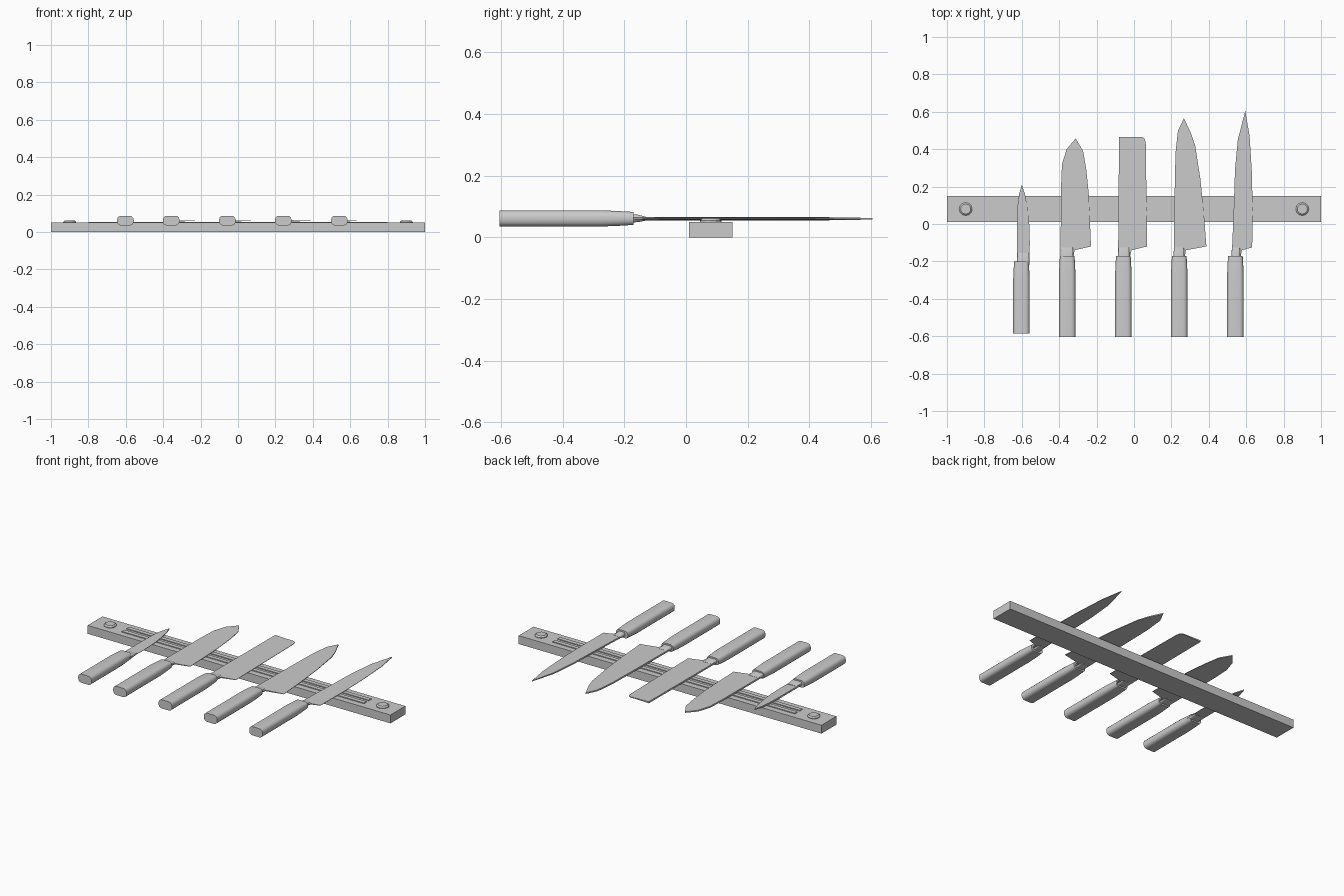
import bpy, bmesh, math

if "Cube" in bpy.data.objects:
    bpy.data.objects.remove(bpy.data.objects["Cube"])

grey = bpy.data.materials.new("plain grey")
grey.diffuse_color = (0.6, 0.6, 0.6, 1)
grey.use_nodes = True
grey.node_tree.nodes["Principled BSDF"].inputs["Base Color"].default_value = grey.diffuse_color


def finish(name, bm, smooth=False):
    bmesh.ops.recalc_face_normals(bm, faces=bm.faces)
    mesh = bpy.data.meshes.new(name)
    bm.to_mesh(mesh)
    bm.free()
    mesh.materials.append(grey)
    ob = bpy.data.objects.new(name, mesh)
    bpy.context.collection.objects.link(ob)
    if smooth:
        bpy.ops.object.select_all(action='DESELECT')
        ob.select_set(True)
        bpy.context.view_layer.objects.active = ob
        bpy.ops.object.shade_smooth_by_angle(angle=math.radians(35))
    return ob


def box(name, x0, x1, y0, y1, z0, z1):
    bm = bmesh.new()
    bmesh.ops.create_cube(bm, size=1)
    for v in bm.verts:
        v.co = ((x0 + x1) / 2 + v.co.x * (x1 - x0),
                (y0 + y1) / 2 + v.co.y * (y1 - y0),
                (z0 + z1) / 2 + v.co.z * (z1 - z0))
    return finish(name, bm)


def loft(name, sections):
    """Rounded-rectangle sections (y, x centre, z centre, width, height) joined along y."""
    bm = bmesh.new()
    rings = []
    for y, cx, cz, w, h in sections:
        r = min(w, h) * 0.4
        ring = []
        for q, (sx, sz) in enumerate([(1, 1), (-1, 1), (-1, -1), (1, -1)]):
            for k in range(4):
                a = math.radians(90 * q + 30 * k)
                ring.append(bm.verts.new((cx + sx * (w / 2 - r) + r * math.cos(a), y,
                                          cz + sz * (h / 2 - r) + r * math.sin(a))))
        rings.append(ring)
    n = len(rings[0])
    for a, b in zip(rings, rings[1:]):
        for i in range(n):
            bm.faces.new((a[i], a[(i + 1) % n], b[(i + 1) % n], b[i]))
    bm.faces.new(rings[0])
    bm.faces.new(rings[-1])
    return finish(name, bm, True)


def blade(name, outline):
    """Flat outline, thick at the spine (left) and thin at the edge (right)."""
    xs = [p[0] for p in outline]
    lo, hi = min(xs), max(xs)
    bm = bmesh.new()
    layers = []
    for s in (-1, 1):
        layers.append([bm.verts.new((x, y, 0.06 + s * (0.005 - 0.004 * (x - lo) / (hi - lo))))
                       for x, y in outline])
    bot, top = layers
    bm.faces.new(bot)
    bm.faces.new(top)
    n = len(outline)
    for i in range(n):
        j = (i + 1) % n
        bm.faces.new((bot[i], bot[j], top[j], top[i]))
    return finish(name, bm)


# wall rail with two magnet strips
box("rail", -1, 1, 0.01, 0.15, 0, 0.05)
for i, y in enumerate((0.045, 0.09)):
    box(f"magnet_strip_{i + 1}", -0.8, 0.8, y, y + 0.025, 0.04, 0.055)

# screw heads at both ends
for side, x in (("left", -0.9), ("right", 0.9)):
    bm = bmesh.new()
    prev = None
    for r, z in ((0.035, 0.045), (0.035, 0.054), (0.027, 0.061)):
        ring = [bm.verts.new((x + r * math.cos(math.tau * k / 12),
                              0.08 + r * math.sin(math.tau * k / 12), z)) for k in range(12)]
        if prev:
            for k in range(12):
                bm.faces.new((prev[k], prev[(k + 1) % 12], ring[(k + 1) % 12], ring[k]))
        else:
            bm.faces.new(ring)
        prev = ring
    bm.faces.new(prev)
    finish(f"screw_{side}", bm)

# knives: name, handle centre x, handle end y, handle front y, blade outline from the neck
knives = [
    ("paring", -0.602, -0.585, -0.2,
     [(-0.625, -0.22), (-0.625, 0.0), (-0.622, 0.1), (-0.614, 0.16), (-0.6, 0.21),
      (-0.583, 0.16), (-0.57, 0.09), (-0.56, 0.0), (-0.557, -0.1), (-0.56, -0.22)]),
    ("santoku", -0.357, -0.605, -0.17,
     [(-0.393, -0.19), (-0.39, 0.2), (-0.385, 0.32), (-0.36, 0.40), (-0.312, 0.457),
      (-0.272, 0.39), (-0.255, 0.29), (-0.242, 0.16), (-0.235, 0.0), (-0.23, -0.12),
      (-0.318, -0.14), (-0.325, -0.19)]),
    ("cleaver", -0.057, -0.605, -0.17,
     [(-0.085, -0.19), (-0.08, 0.465), (0.045, 0.465), (0.058, 0.455), (0.063, 0.43),
      (0.07, -0.12), (-0.013, -0.14), (-0.025, -0.19)]),
    ("chef", 0.242, -0.605, -0.17,
     [(0.212, -0.19), (0.218, 0.2), (0.222, 0.38), (0.235, 0.5), (0.267, 0.565),
      (0.305, 0.485), (0.327, 0.42), (0.355, 0.24), (0.375, 0.04), (0.387, -0.12),
      (0.278, -0.14), (0.268, -0.19)]),
    ("carving", 0.542, -0.605, -0.17,
     [(0.522, -0.19), (0.534, 0.1), (0.54, 0.29), (0.555, 0.45), (0.595, 0.605),
      (0.618, 0.47), (0.63, 0.28), (0.634, 0.1), (0.632, -0.125),
      (0.577, -0.14), (0.567, -0.19)]),
]
for name, cx, y0, y1, outline in knives:
    blade(f"{name}_blade", outline)
    # handle narrows towards the blade
    loft(f"{name}_handle", [(y0, cx, 0.061, 0.088, 0.052), (y1 - 0.1, cx, 0.061, 0.088, 0.052),
                            (y1 - 0.05, cx, 0.061, 0.084, 0.048), (y1, cx, 0.061, 0.078, 0.042)])
    # bolster between handle and blade
    xa, xb = outline[0][0], outline[-1][0]
    mid, w = (xa + xb) / 2, xb - xa
    loft(f"{name}_bolster", [(y1 - 0.01, mid, 0.061, w, 0.026), (y1 + 0.015, mid, 0.061, w, 0.024),
                             (y1 + 0.045, mid, 0.06, w * 0.95, 0.01)])
